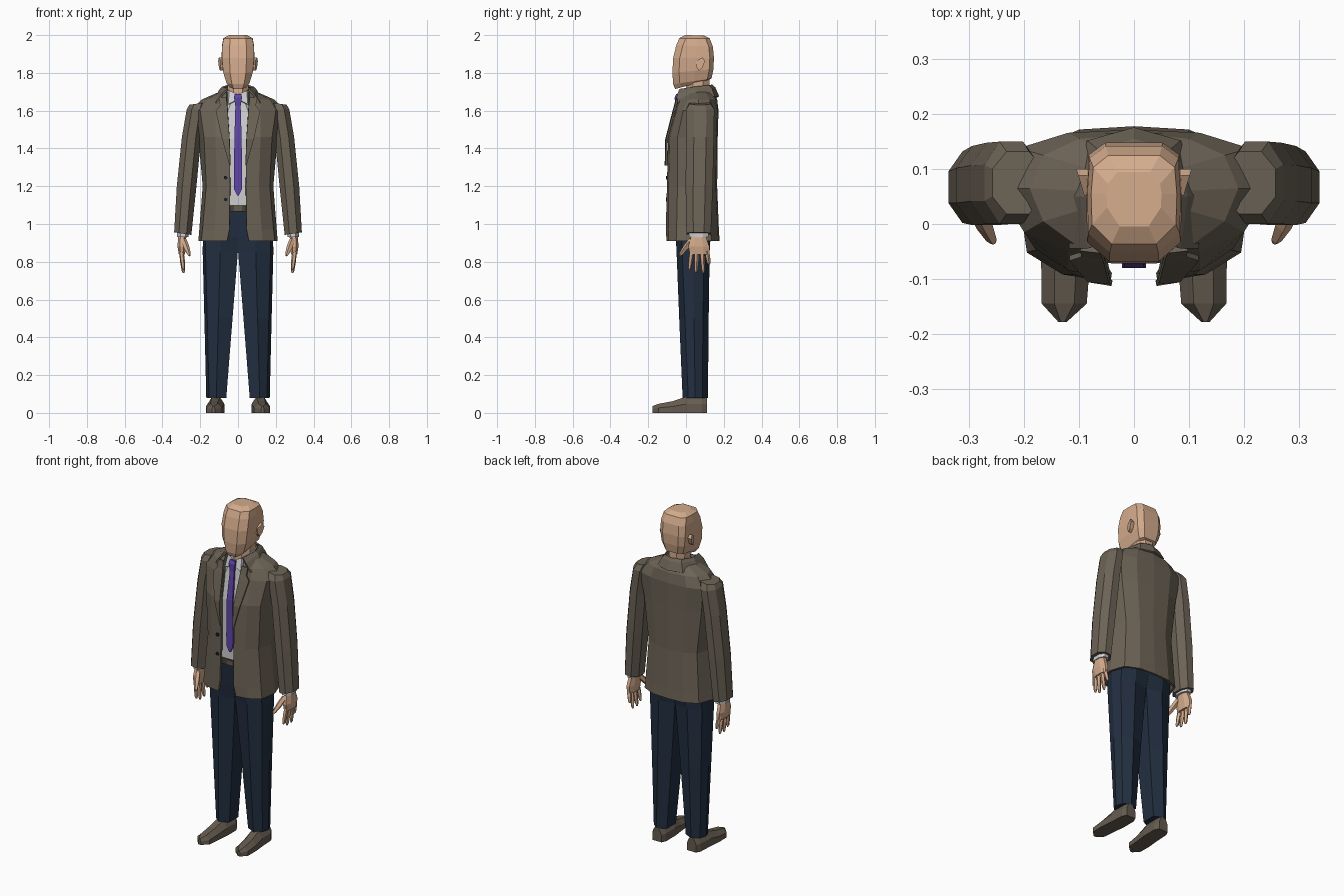
import bpy, bmesh, math
from mathutils import Vector


def material(name, rgb):
    m = bpy.data.materials.new(name)
    m.diffuse_color = (*rgb, 1)
    return m


TWEED = material("tweed brown", (0.150, 0.125, 0.093))
NAVY = material("navy cloth", (0.016, 0.028, 0.052))
SKIN = material("skin", (0.66, 0.41, 0.265))
WHITE = material("shirt white", (0.62, 0.62, 0.64))
PURPLE = material("tie purple", (0.115, 0.060, 0.38))
LEATHER = material("shoe leather", (0.130, 0.106, 0.080))
BELT = material("belt brown", (0.065, 0.052, 0.040))
DARK = material("button dark", (0.012, 0.014, 0.020))


def loft(name, rings, mat, closed=True, mirror=False, thick=0):
    """Skin a list of equal-length point rings; closed rings are capped."""
    bm = bmesh.new()
    vs = [[bm.verts.new(p) for p in r] for r in rings]
    n = len(rings[0])
    for a, b in zip(vs, vs[1:]):
        for j in range(n if closed else n - 1):
            k = (j + 1) % n
            bm.faces.new((a[j], a[k], b[k], b[j]))
    if closed:
        bm.faces.new(vs[0][::-1])
        bm.faces.new(vs[-1])
        bmesh.ops.recalc_face_normals(bm, faces=bm.faces)
    me = bpy.data.meshes.new(name)
    bm.to_mesh(me)
    bm.free()
    me.materials.append(mat)
    ob = bpy.data.objects.new(name, me)
    bpy.context.collection.objects.link(ob)
    if mirror:
        ob.modifiers.new("mirror", "MIRROR")
    if thick:
        s = ob.modifiers.new("thickness", "SOLIDIFY")
        s.thickness, s.offset = thick, -1
    return ob


def octagon(x0, x1, y0, y1, z, c=0.28, tilt=0):
    """Chamfered rectangle; tilt raises the high-x side."""
    cx, cy = (x1 - x0) * c, (y1 - y0) * c
    pts = [(x0 + cx, y0), (x1 - cx, y0), (x1, y0 + cy), (x1, y1 - cy),
           (x1 - cx, y1), (x0 + cx, y1), (x0, y1 - cy), (x0, y0 + cy)]
    return [(x, y, z + tilt * (x - x0) / (x1 - x0)) for x, y in pts]


def limb(name, p, q, r0, r1, mat):
    """Tapered five-sided finger between two points, rounded off at the tip."""
    p, q = Vector(p), Vector(q)
    rot = (q - p).to_track_quat('Z', 'Y')
    rings = []
    for t, r in ((0, r0), (0.5, r0), (0.9, r1), (1, r1 * 0.5)):
        rings.append([p.lerp(q, t) + rot @ Vector((r * math.cos(a), r * math.sin(a), 0))
                      for a in [i * math.tau / 5 for i in range(5)]])
    return loft(name, rings, mat, mirror=True)


# Head: rings of half width, front y, back y, front z, back z
def head_ring(w, yf, yb, zf, zb):
    half = [(w * .52, yf), (w * .98, yf + .035), (w, (yf + yb) / 2 + .01),
            (w * .95, yb - .022), (w * .6, yb)]
    pts = half + [(-x, y) for x, y in half[::-1]]
    return [(x, y, zf + (zb - zf) * (y - yf) / (yb - yf)) for x, y in pts]


loft("head", [head_ring(*r) for r in (
    (.045, -.058, .10, 1.715, 1.755), (.062, -.068, .135, 1.74, 1.77),
    (.080, -.072, .145, 1.80, 1.82), (.087, -.068, .148, 1.88, 1.88),
    (.085, -.052, .142, 1.945, 1.94), (.078, -.036, .125, 1.983, 1.983),
    (.050, -.005, .095, 2.0, 1.998))], SKIN)
ear = [(.052, 1.862), (.088, 1.882), (.10, 1.862), (.086, 1.826), (.068, 1.812), (.056, 1.83)]
loft("ear", [[(x + (y - .05) * lean, y, z) for y, z in ear]
             for x, lean in ((.076, 0), (.090, .3))], SKIN, mirror=True)
loft("neck", [octagon(-w, w, y, .125, z) for w, y, z in
              ((.058, -.005, 1.60), (.054, -.002, 1.70), (.056, .005, 1.78))], SKIN)

# Jacket body: half profiles from the front opening round to the back centre
jacket = [
    (0.91, ((.058, -.103), (.13, -.092), (.195, -.052), (.21, .05), (.18, .135), (.10, .172), (0, .178))),
    (0.97, ((.046, -.107), (.125, -.092), (.188, -.05), (.205, .05), (.175, .132), (.10, .168), (0, .174))),
    (1.20, ((.042, -.101), (.11, -.092), (.168, -.045), (.187, .045), (.16, .125), (.09, .158), (0, .165))),
    (1.46, ((.046, -.095), (.12, -.085), (.18, -.045), (.21, .05), (.19, .125), (.11, .162), (0, .168))),
    (1.60, ((.055, -.055), (.12, -.050), (.20, -.015), (.25, .065), (.21, .138), (.12, .166), (0, .172))),
    (1.66, ((.060, -.045), (.11, -.035), (.165, .005), (.19, .065), (.165, .125), (.10, .155), (0, .165))),
    (1.705, ((.062, -.03), (.07, 0), (.082, .03), (.086, .06), (.078, .10), (.05, .13), (0, .142)))]
loft("jacket", [[(x, y, z) for x, y in p] for z, p in jacket], TWEED, False, True, .012)

# Sleeves
loft("sleeve", [octagon(x0, x1, y0, y1, z, tilt=t) for x0, x1, y0, y1, z, t in (
    (.247, .338, .002, .132, .942, .014), (.220, .324, -.002, .142, 1.20, 0),
    (.195, .297, 0, .148, 1.46, 0), (.175, .272, .0, .150, 1.605, 0),
    (.165, .258, .018, .132, 1.645, -.014))], TWEED, mirror=True)

# Lapels and folded collar
loft("lapel", [[(a, y, z), (b, y + .004, z)] for z, a, b, y in (
    (1.31, .041, .045, -.113), (1.45, .045, .084, -.110), (1.60, .055, .118, -.071),
    (1.625, .057, .096, -.064), (1.67, .062, .098, -.053))], TWEED, False, True, .01)
loft("jacket_collar", [
    [(.118, -.045, 1.642), (.122, .05, 1.672), (.085, .152, 1.675), (0, .176, 1.675)],
    [(.085, -.045, 1.69), (.098, .05, 1.712), (.066, .136, 1.720), (0, .155, 1.724)],
    [(.058, -.035, 1.715), (.082, .05, 1.728), (.055, .122, 1.736), (0, .140, 1.738)]],
    TWEED, False, True, .01)

# Buttons on one front edge
for z in (1.245, 1.13):
    disc = [(math.cos(a) * .010, math.sin(a) * .010) for a in [i * math.tau / 8 for i in range(8)]]
    loft("button", [[(x - .065, y, z + h) for x, h in disc] for y in (-.097, -.105)], DARK)

# Shirt, shirt collar and cuffs
loft("shirt", [octagon(-w, w, yf, yb, z) for w, yf, yb, z in (
    (.14, -.066, .12, 1.08), (.14, -.068, .12, 1.25), (.15, -.068, .13, 1.45),
    (.12, -.044, .13, 1.60), (.062, -.034, .13, 1.67))], WHITE)
loft("shirt_collar", [
    [(.016, -.050, 1.652), (.052, -.050, 1.635), (.074, .03, 1.66), (.06, .115, 1.68), (0, .135, 1.68)],
    [(.006, -.040, 1.690), (.046, -.030, 1.705), (.066, .03, 1.715), (.05, .11, 1.725), (0, .128, 1.725)]],
    WHITE, False, True, .008)
loft("cuff", [octagon(.262, .322, .016, .118, z) for z in (.932, 1.0)], WHITE, mirror=True)

# Tie: knot at the throat, blade widening to a point
loft("tie", [[(-w, y, z), (w, y, z), (w, y + .012, z), (-w, y + .012, z)] for w, y, z in (
    (.003, -.080, 1.150), (.021, -.080, 1.185), (.022, -.080, 1.25), (.019, -.080, 1.46),
    (.014, -.058, 1.625), (.021, -.060, 1.67), (.018, -.052, 1.688))], PURPLE)

# Belt with buckle
loft("belt", [octagon(-.155, .155, -.071, .135, z) for z in (1.065, 1.10)], BELT)
loft("buckle", [[(x, y, z) for x, z in ((-.02, 1.068), (.02, 1.068), (.02, 1.097), (-.02, 1.097))]
                for y in (-.071, -.077)], LEATHER)


# Trousers: half section with a crease down front and back
def leg_ring(z, xi, xo, yf, yb, ci):
    xm, ym, c = (xi + xo) / 2, (yf + yb) / 2, .03
    return [(xi, yf + ci, z), (xm, yf, z), (xo - .015, yf + c, z), (xo, ym, z),
            (xo - .015, yb - c, z), (xm, yb, z), (xi, yb - ci, z), (xi, ym, z)]


loft("trousers", [leg_ring(*r) for r in (
    (.08, .062, .168, -.018, .116, .025), (.50, .029, .178, -.036, .120, .025),
    (.85, .001, .187, -.050, .125, .022), (.93, 0, .186, -.054, .130, .008),
    (1.08, 0, .165, -.064, .135, .002))], NAVY, mirror=True)


# Shoes: sections from heel to pointed toe
def shoe_ring(y, x0, x1, h):
    w = x1 - x0
    return [(x0, y, 0), (x1, y, 0), (x1, y, h * .55), (x1 - w * .28, y, h),
            (x0 + w * .28, y, h), (x0, y, h * .55)]


loft("shoe", [shoe_ring(*r) for r in (
    (.112, .085, .145, .080), (.085, .072, .158, .085), (.0, .072, .162, .085),
    (-.07, .080, .169, .062), (-.145, .086, .168, .048), (-.178, .122, .138, .036))],
    LEATHER, mirror=True)

# Hands: palm, four spread fingers and a thumb
loft("palm", [octagon(*r) for r in (
    (.280, .313, .022, .122, .838), (.277, .320, .012, .124, .880),
    (.274, .318, .024, .108, .925), (.272, .312, .034, .100, .965))], SKIN, mirror=True)
for y, ty, tz in ((.030, .018, .758), (.058, .052, .740), (.085, .092, .742), (.110, .122, .785)):
    limb("finger", (.300, y, .86), (.288, ty, tz), .0125, .009, SKIN)
limb("thumb", (.288, .030, .915), (.256, -.034, .832), .016, .010, SKIN)
